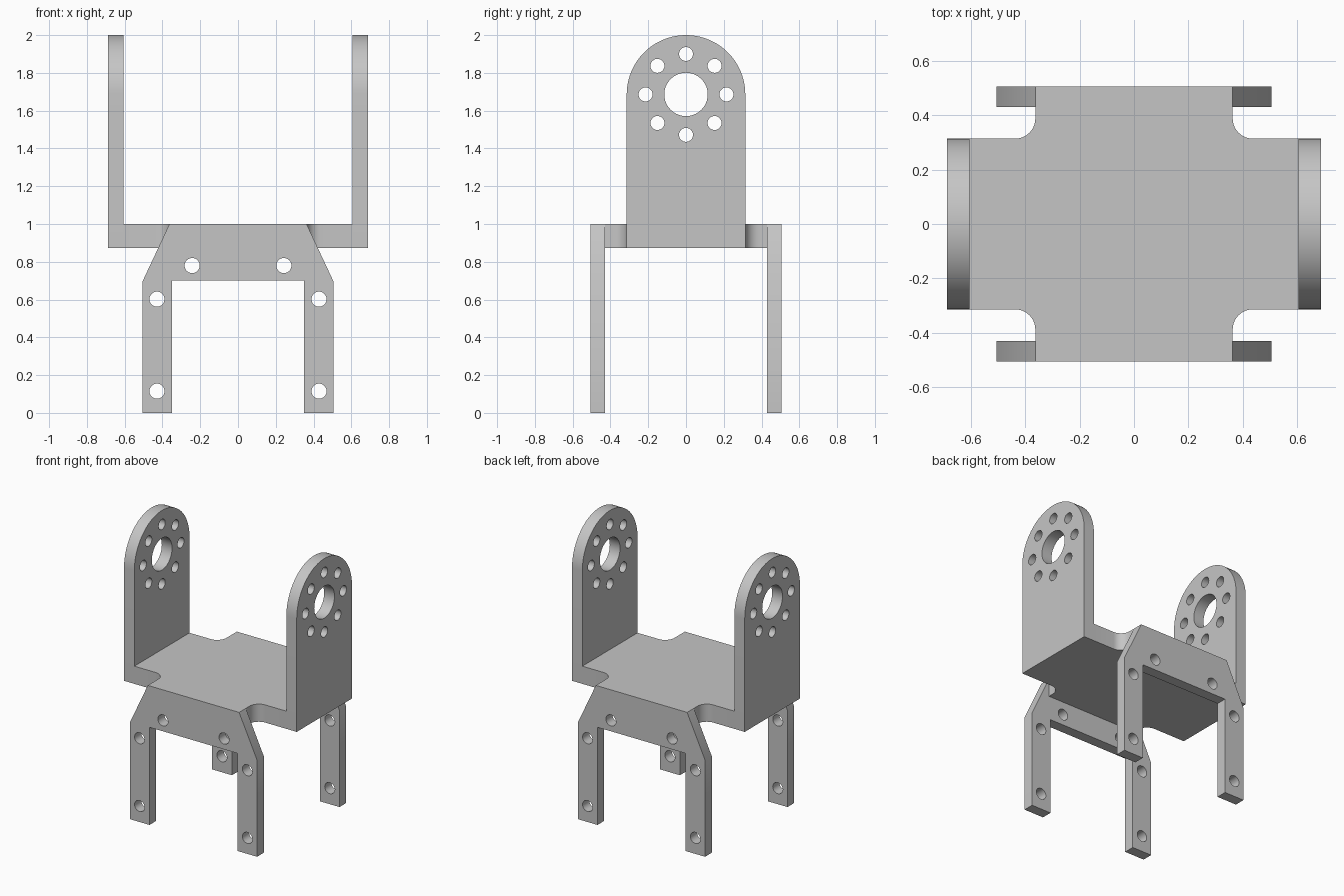
import bpy, bmesh
from math import cos, sin, pi
from mathutils import Matrix, Vector

cube = bpy.data.objects.get("Cube")
if cube:
    bpy.data.objects.remove(cube, do_unlink=True)

metal = bpy.data.materials.new("plain grey metal")
metal.use_nodes = True
GREY = (0.56, 0.56, 0.56, 1)
metal.diffuse_color = GREY
metal.node_tree.nodes["Principled BSDF"].inputs["Base Color"].default_value = GREY


def arc(cx, cy, r, start, end, n):
    return [(cx + r * cos(start + (end - start) * i / n),
             cy + r * sin(start + (end - start) * i / n)) for i in range(n + 1)]


def hole(cx, cy, r, n=32):
    return arc(cx, cy, r, 0, 2 * pi, n)[:-1]


def plate(name, loops, thickness, axes, centre):
    """Flat plate: first loop is the outline, the others are holes."""
    curve = bpy.data.curves.new(name + " outline", 'CURVE')
    curve.dimensions = '2D'
    curve.fill_mode = 'BOTH'
    curve.extrude = thickness / 2
    for loop in loops:
        spline = curve.splines.new('POLY')
        spline.points.add(len(loop) - 1)
        for point, (u, v) in zip(spline.points, loop):
            point.co = (u, v, 0, 1)
        spline.use_cyclic_u = True
    helper = bpy.data.objects.new(name + " helper", curve)
    bpy.context.collection.objects.link(helper)
    bpy.context.view_layer.update()
    mesh = bpy.data.meshes.new_from_object(
        helper.evaluated_get(bpy.context.evaluated_depsgraph_get()))
    bpy.data.objects.remove(helper, do_unlink=True)
    bpy.data.curves.remove(curve)
    # Turn the plate into place and weld its caps to its walls
    frame = Matrix([Vector(a) for a in axes]).transposed().to_4x4()
    mesh.transform(Matrix.Translation(centre) @ frame)
    bm = bmesh.new()
    bm.from_mesh(mesh)
    bmesh.ops.remove_doubles(bm, verts=bm.verts, dist=1e-5)
    bmesh.ops.recalc_face_normals(bm, faces=bm.faces)
    bm.to_mesh(mesh)
    bm.free()
    mesh.name = name
    mesh.materials.clear()
    mesh.materials.append(metal)
    obj = bpy.data.objects.new(name, mesh)
    bpy.context.collection.objects.link(obj)
    bpy.ops.object.select_all(action='DESELECT')
    obj.select_set(True)
    bpy.context.view_layer.objects.active = obj
    bpy.ops.object.shade_smooth_by_angle(angle=pi / 6)
    return obj


X, Y, Z = (1, 0, 0), (0, 1, 0), (0, 0, 1)
HALF_X, HALF_Y = 0.687, 0.506      # overall half sizes
ARM, NECK = 0.314, 0.363           # half widths of the cross-shaped deck
WALL, LEG = 0.082, 0.076           # plate thicknesses
DECK_LOW, DECK_TOP = 0.873, 1.0
FILLET = 0.074

# Deck: a cross with rounded inner corners
quarter = [(HALF_X - WALL, ARM)]
quarter += arc(NECK + FILLET, ARM + FILLET, FILLET, 1.5 * pi, pi, 10)
quarter += [(NECK, HALF_Y - LEG)]
half = quarter + [(-x, y) for x, y in reversed(quarter)]
deck = half + [(x, -y) for x, y in reversed(half)]
plate("deck", [deck], DECK_TOP - DECK_LOW, (X, Y, Z),
      (0, 0, (DECK_LOW + DECK_TOP) / 2))

# Upright arms: rounded top, one bore and a ring of small holes
BORE_Z = 2 - ARM
upright = [(-ARM, DECK_LOW), (ARM, DECK_LOW)] + arc(0, BORE_Z, ARM, 0, pi, 40)
bores = [hole(0, BORE_Z, 0.115, 40)]
bores += [hole(0.214 * cos(i * pi / 4), BORE_Z + 0.214 * sin(i * pi / 4), 0.037)
          for i in range(8)]
for name, side in (("left_upright", 1), ("right_upright", -1)):
    plate(name, [upright] + bores, WALL, (Y, Z, X),
          (side * (HALF_X - WALL / 2), 0, 0))

# Leg frames: sloped shoulders, two legs and bolt holes
right_half = [(0.35, 0.702), (0.35, 0), (0.506, 0), (0.506, 0.695), (NECK, DECK_TOP)]
frame = right_half + [(-x, z) for x, z in reversed(right_half)]
bolts = [hole(s * x, z, 0.04) for s in (1, -1)
         for x, z in ((0.243, 0.78), (0.429, 0.602), (0.429, 0.115))]
for name, side in (("front_leg_frame", -1), ("back_leg_frame", 1)):
    plate(name, [frame] + bolts, LEG, (X, Z, (0, -1, 0)),
          (0, side * (HALF_Y - LEG / 2), 0))
